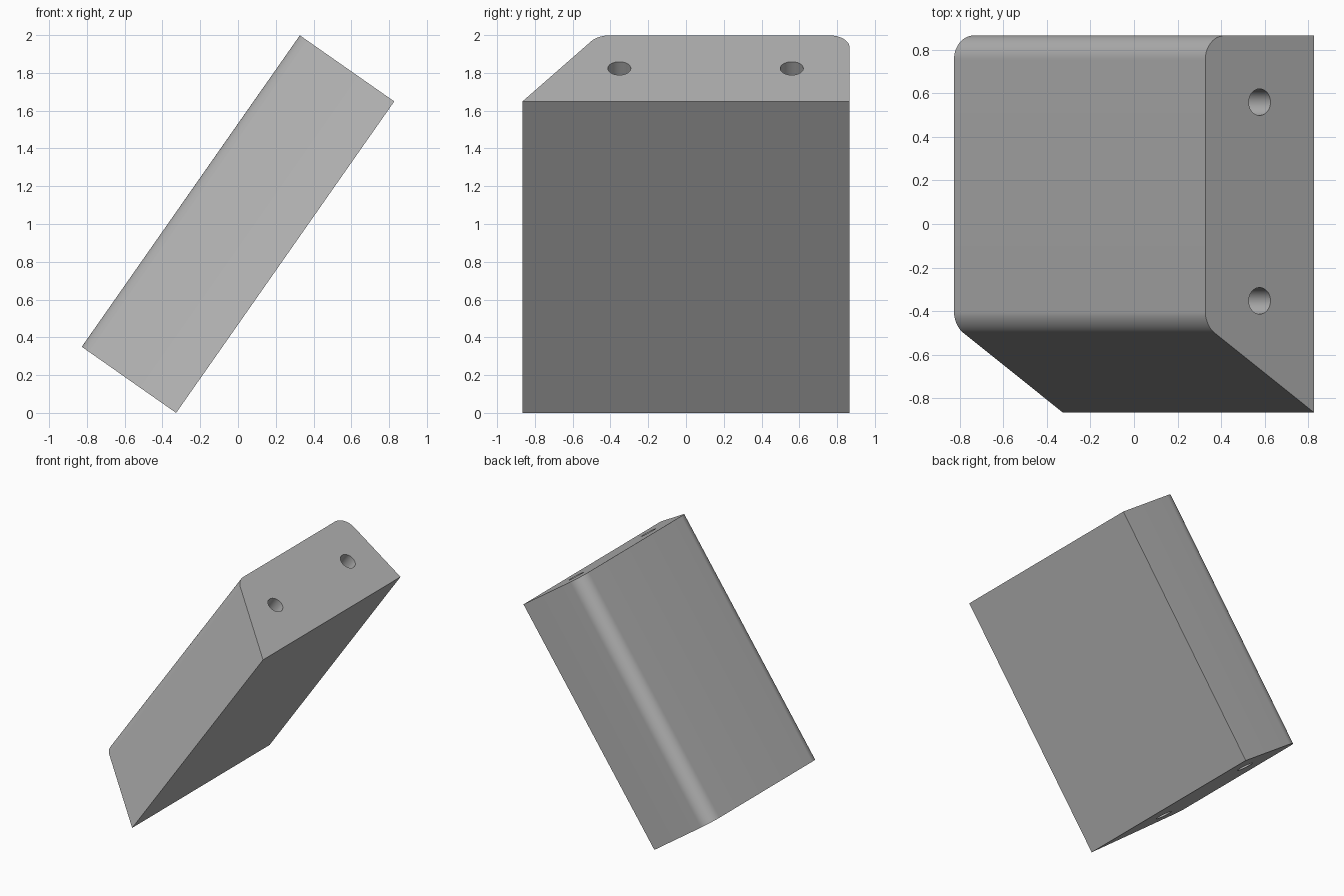
import bpy, bmesh, math
from mathutils import Matrix, Vector

cube = bpy.data.objects.get("Cube")
if cube:
    bpy.data.objects.remove(cube, do_unlink=True)

LENGTH, THICK, HALF = 2.013, 0.61, 0.866
TILT = math.radians(35)

grey = bpy.data.materials.new("plain grey")
grey.use_nodes = True
colour = (0.45, 0.45, 0.45, 1)
grey.diffuse_color = colour
grey.node_tree.nodes["Principled BSDF"].inputs["Base Color"].default_value = colour

# Local frame: x along the width, y through the thickness, z along the length
u = Vector((math.sin(TILT), 0, math.cos(TILT)))
w = Vector((-math.cos(TILT), 0, math.sin(TILT)))
origin = -(u * LENGTH + w * THICK) / 2
origin.z = 0
frame = Matrix.Translation(origin) @ Matrix((Vector((0, 1, 0)), w, u)).transposed().to_4x4()


def add_object(name, bm):
    bmesh.ops.recalc_face_normals(bm, faces=bm.faces)
    bm.transform(frame)
    mesh = bpy.data.meshes.new(name)
    bm.to_mesh(mesh)
    bm.free()
    mesh.materials.append(grey)
    obj = bpy.data.objects.new(name, mesh)
    bpy.context.collection.objects.link(obj)
    return obj


# Block: extruded profile with one slanted side and two rounded edges
bm = bmesh.new()
profile = [(-HALF, 0), (HALF, 0), (HALF, THICK), (-0.466, THICK)]
base = bm.faces.new([bm.verts.new((a, b, 0)) for a, b in profile])
ext = bmesh.ops.extrude_face_region(bm, geom=[base])
bmesh.ops.translate(bm, vec=(0, 0, LENGTH),
                    verts=[v for v in ext["geom"] if isinstance(v, bmesh.types.BMVert)])
for side, offset in ((1, 0.11), (-1, 0.06)):
    edge = [e for e in bm.edges if abs(e.verts[0].co.z - e.verts[1].co.z) > 1
            and all(v.co.y > THICK - 0.01 and v.co.x * side > HALF / 2 for v in e.verts)]
    bmesh.ops.bevel(bm, geom=edge, offset=offset, offset_type='OFFSET',
                    segments=12, profile=0.5, affect='EDGES')
block = add_object("block", bm)

# Two round holes running the full length
bm = bmesh.new()
for y in (-0.353, 0.56):
    bmesh.ops.create_cone(bm, cap_ends=True, segments=48, radius1=0.061, radius2=0.061,
                          depth=LENGTH + 0.2,
                          matrix=Matrix.Translation((y, THICK / 2, LENGTH / 2)))
cutter = add_object("hole_cutter", bm)
cutter.hide_render = True

bpy.ops.object.select_all(action='DESELECT')
block.select_set(True)
bpy.context.view_layer.objects.active = block
cut = block.modifiers.new("holes", 'BOOLEAN')
cut.operation = 'DIFFERENCE'
cut.solver = 'EXACT'
cut.object = cutter
bpy.ops.object.modifier_apply(modifier=cut.name)
bpy.data.objects.remove(cutter, do_unlink=True)
bpy.ops.object.shade_smooth_by_angle(angle=math.radians(30))
